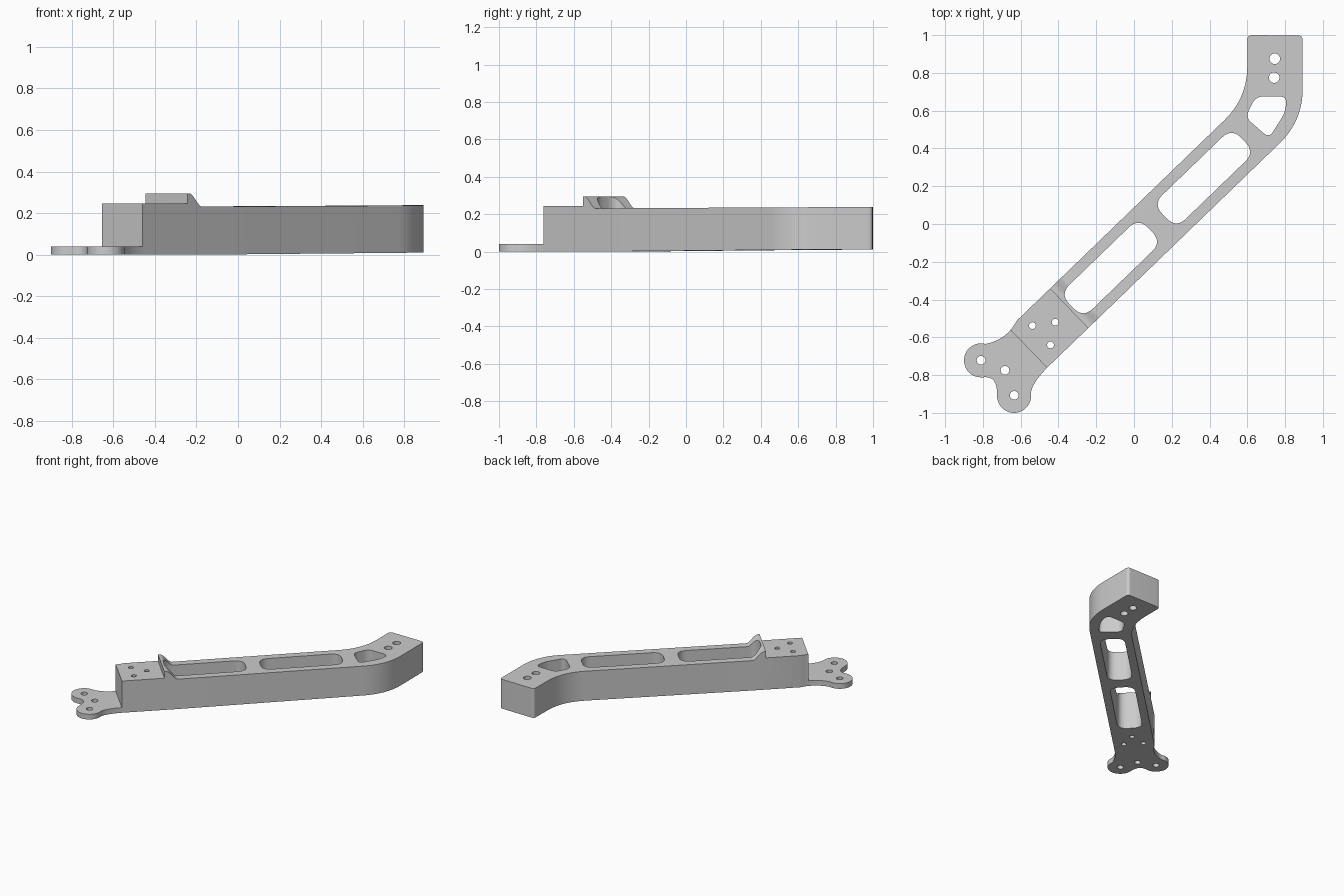
import bpy, bmesh
from math import cos, sin, pi, radians
from mathutils import Vector

if "Cube" in bpy.data.objects:
    bpy.data.objects.remove(bpy.data.objects["Cube"])

A = radians(44)          # direction of the arm in plan
V0, V1 = -0.228, 0.063   # arm edges across its direction


def uv(u, v):
    """Arm coordinates (along, across) to plan x, y."""
    return (u * cos(A) - v * sin(A), u * sin(A) + v * cos(A))


def bend(a, c, b, n=10):
    a, c, b = Vector(a), Vector(c), Vector(b)
    return [tuple(a * (1 - t) ** 2 + c * 2 * t * (1 - t) + b * t * t)
            for t in (i / n for i in range(n + 1))]


def arc(x, y, r, a0, a1, n=24):
    return [(x + r * cos(radians(a0 + (a1 - a0) * i / n)),
             y + r * sin(radians(a0 + (a1 - a0) * i / n))) for i in range(n + 1)]


def corner(prev, c, nxt, d):
    """Rounded corner that starts and ends at distance d from c."""
    p, c, q = Vector(prev), Vector(c), Vector(nxt)
    return bend(c + (p - c).normalized() * d, c, c + (q - c).normalized() * d)


def rounded(pts, d):
    n = len(pts)
    return [p for i in range(n)
            for p in corner(pts[i - 1], pts[i], pts[(i + 1) % n], d)]


def prism(name, loops, to3d, offset):
    """Extrude closed loops along an offset into one mesh object."""
    bm = bmesh.new()
    for loop in loops:
        f = bm.faces.new([bm.verts.new(to3d(p)) for p in loop])
        g = bmesh.ops.extrude_face_region(bm, geom=[f])
        bmesh.ops.translate(bm, vec=offset,
                            verts=[v for v in g["geom"] if isinstance(v, bmesh.types.BMVert)])
    bmesh.ops.recalc_face_normals(bm, faces=bm.faces)
    me = bpy.data.meshes.new(name)
    bm.to_mesh(me)
    bm.free()
    ob = bpy.data.objects.new(name, me)
    bpy.context.collection.objects.link(ob)
    return ob


def boolean(ob, tool, op):
    m = ob.modifiers.new(op, 'BOOLEAN')
    m.operation, m.object, m.solver = op, tool, 'EXACT'
    bpy.context.view_layer.objects.active = ob
    bpy.ops.object.modifier_apply(modifier=m.name)
    bpy.data.objects.remove(tool)


# Plan outline, counter-clockwise: two-eared foot, straight arm, bent end
right_bend, left_bend = (0.893, 0.545), (0.6, 0.667)
top_right, top_left = (0.893, 0.998), (0.6, 1.0)
outline = (
    arc(-0.81, -0.722, 0.09, 75, 275)
    + bend((-0.785, -0.811), (-0.725, -0.81), (-0.725, -0.9))
    + arc(-0.635, -0.91, 0.09, 180, 370)
    + bend((-0.54, -0.87), (-0.515, -0.81), (-0.43, -0.732))
    + corner(uv(0, V0), right_bend, top_right, 0.17)
    + corner(right_bend, top_right, top_left, 0.025)
    + corner(top_right, top_left, left_bend, 0.025)
    + corner(top_left, left_bend, uv(0, V1), 0.17)
    + bend((-0.62, -0.511), (-0.675, -0.615), (-0.787, -0.635))[:-1]
)
arm = prism("mounting_arm", [outline], lambda p: (p[0], p[1], -0.1), (0, 0, 0.6))

# Side profile: thin foot, clamp block, curved lip, gently rising beam
lip = [(-0.548 + 0.09 * i / 14, 0.263 + 0.032 * cos(pi * i / 14)) for i in range(15)]
profile = ([(-1.6, 0), (-0.45, 0), (1.335, 0.012), (1.6, 0.0138), (1.6, 0.239),
            (1.335, 0.238)] + lip[::-1]
           + [(-0.558, 0.295), (-0.558, 0.245), (-0.86, 0.245), (-0.86, 0.04), (-1.6, 0.04)])
ox, oy = uv(0, -1)
side = prism("side_profile", [profile],
             lambda p: (uv(p[0], -1)[0], uv(p[0], -1)[1], p[1]), (-2 * sin(A), 2 * cos(A), 0))
boolean(arm, side, 'INTERSECT')


# Weight-saving slots, end window and screw holes
def slot(u0, u1, v0=-0.171, v1=0.006):
    return rounded([uv(u0, v0), uv(u1, v0), uv(u1, v1), uv(u0, v1)], 0.072)


window = rounded([(0.645, 0.675), (0.59, 0.565), (0.715, 0.455), (0.80, 0.59), (0.81, 0.675)], 0.04)
holes = [(0.745, 0.875, 0.028), (0.742, 0.775, 0.028),
         (-0.81, -0.722, 0.023), (-0.683, -0.775, 0.023), (-0.634, -0.907, 0.023),
         (-0.538, -0.538, 0.018), (-0.417, -0.52, 0.018), (-0.442, -0.64, 0.018)]
loops = [slot(-0.54, 0.04), slot(0.145, 0.725), window]
loops += [arc(x, y, r, 0, 360)[:-1] for x, y, r in holes]
cutter = prism("cutouts", loops, lambda p: (p[0], p[1], -0.2), (0, 0, 0.8))
boolean(arm, cutter, 'DIFFERENCE')

# Smooth curved walls, crisp edges
bpy.ops.object.select_all(action='DESELECT')
arm.select_set(True)
bpy.context.view_layer.objects.active = arm
bpy.ops.object.shade_smooth_by_angle(angle=radians(30))
